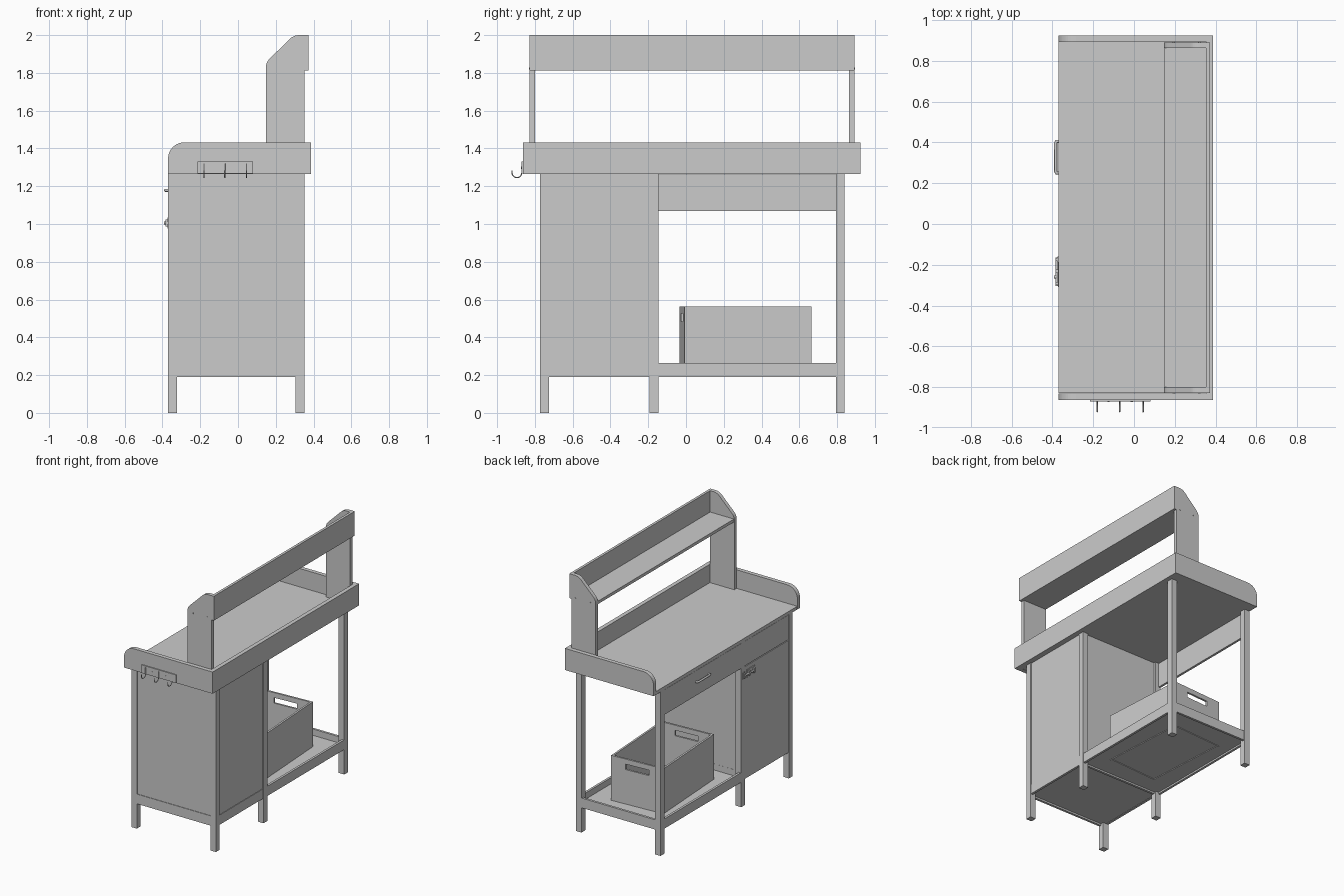
import bpy, bmesh, math
from mathutils import Vector

if "Cube" in bpy.data.objects:
    bpy.data.objects.remove(bpy.data.objects["Cube"])


def finish(name, bm):
    bmesh.ops.recalc_face_normals(bm, faces=bm.faces)
    me = bpy.data.meshes.new(name)
    bm.to_mesh(me)
    bm.free()
    ob = bpy.data.objects.new(name, me)
    bpy.context.collection.objects.link(ob)
    return ob


def boxes(name, *specs):
    """One object from boxes given as (x0, x1, y0, y1, z0, z1)."""
    bm = bmesh.new()
    for x0, x1, y0, y1, z0, z1 in specs:
        vs = bmesh.ops.create_cube(bm, size=1)['verts']
        for v in vs:
            v.co = Vector(((x0 + x1) / 2 + v.co.x * (x1 - x0),
                           (y0 + y1) / 2 + v.co.y * (y1 - y0),
                           (z0 + z1) / 2 + v.co.z * (z1 - z0)))
    return finish(name, bm)


def board(name, pts, y0, y1):
    """Extrude an (x, z) outline along y."""
    bm = bmesh.new()
    f = bm.faces.new([bm.verts.new((x, y0, z)) for x, z in pts])
    ext = bmesh.ops.extrude_face_region(bm, geom=[f])['geom']
    bmesh.ops.translate(bm, vec=(0, y1 - y0, 0),
                        verts=[g for g in ext if isinstance(g, bmesh.types.BMVert)])
    return finish(name, bm)


def rounded(prev, corner, nxt, d, n=6):
    """Quadratic rounding of one outline corner."""
    p, c, q = Vector(prev), Vector(corner), Vector(nxt)
    a, b = c + (p - c).normalized() * d, c + (q - c).normalized() * d
    return [tuple(a * (1 - t) ** 2 + c * 2 * t * (1 - t) + b * t * t)
            for t in (i / n for i in range(n + 1))]


def rod(name, pts, r):
    """Round bar along a path."""
    cu = bpy.data.curves.new(name, 'CURVE')
    cu.dimensions = '3D'
    cu.bevel_depth = r
    cu.bevel_resolution = 2
    cu.use_fill_caps = True
    sp = cu.splines.new('POLY')
    sp.points.add(len(pts) - 1)
    for p, co in zip(sp.points, pts):
        p.co = (*co, 1)
    ob = bpy.data.objects.new(name, cu)
    bpy.context.collection.objects.link(ob)
    return ob


XF, XB, LEG = -0.37, 0.305, 0.047      # leg front edges and thickness
LEGY = (-0.773, -0.192, 0.793)
TOP = 1.265

# Six legs
for y in LEGY:
    for x, side in ((XF, 'front'), (XB, 'back')):
        boxes(side + '_leg', (x, x + LEG, y, y + LEG, 0, TOP))

# Worktop with raised rim
boxes('worktop', (-0.37, 0.355, -0.828, 0.893, TOP, 1.29))
boxes('back_rim', (0.355, 0.387, -0.832, 0.894, TOP, 1.432))
arc = [(-0.285 - 0.085 * math.cos(a), 1.347 + 0.085 * math.sin(a))
       for a in (i * math.pi / 20 for i in range(11))]
for y0, y1 in ((-0.862, -0.83), (0.892, 0.924)):
    board('side_rim', [(-0.37, TOP)] + arc + [(0.387, 1.432), (0.387, TOP)], y0, y1)

# Upper shelf and its two uprights
A, B, C, D = (0.147, 1.29), (0.147, 1.855), (0.295, 2.0), (0.353, 2.0)
outline = [A] + rounded(A, B, C, 0.03) + rounded(B, C, D, 0.03) + [D, (0.353, 1.29)]
for y0, y1 in ((-0.828, -0.799), (0.862, 0.891)):
    board('shelf_upright', outline, y0, y1)
boxes('upper_shelf', (0.15, 0.353, -0.799, 0.862, 1.812, 1.835))
boxes('upper_backboard', (0.353, 0.373, -0.828, 0.891, 1.812, 2.0))

# Screws holding the upper shelf
for x in (0.195, 0.32):
    for y in (-0.829, 0.892):
        rod('screw', [(x, y - 0.003, 1.823), (x, y + 0.003, 1.823)], 0.006)

# Lower rails and floors for both bays
Z0, Z1, T = 0.19, 0.265, 0.018
xi0, xi1 = XF + LEG, XB
for y in (LEGY[0] + 0.003, LEGY[1] + 0.014, LEGY[2] + LEG - T - 0.003):
    boxes('end_rail', (xi0, xi1, y, y + T, Z0, Z1))
for i, bay in enumerate(('cabinet', 'open_bay')):
    y0, y1 = LEGY[i] + LEG, LEGY[i + 1]
    boxes(bay + '_back_rail', (XB + LEG - T - 0.003, XB + LEG - 0.003, y0, y1, Z0, Z1))
    boxes(bay + '_floor', (XF + 0.02, XB + LEG - 0.02, y0 - 0.025, y1 + 0.025, 0.203, 0.217))
boxes('open_bay_front_rail', (XF + 0.003, XF + 0.003 + T, LEGY[1] + LEG, LEGY[2], Z0, Z1))

# Cabinet walls and door
boxes('cabinet_side', (xi0, xi1, -0.766, -0.751, Z1, TOP))
boxes('cabinet_divider', (xi0, xi1, -0.176, -0.161, Z1, TOP))
boxes('cabinet_back', (0.33, 0.345, -0.726, -0.192, Z1, TOP))
boxes('cabinet_door', (-0.368, -0.35, -0.723, -0.195, 0.2, 1.066))
boxes('small_drawer_front', (-0.368, -0.35, -0.723, -0.195, 1.072, TOP - 0.003))
boxes('large_drawer_front', (-0.368, -0.35, -0.145, 0.793, 1.07, TOP - 0.003))

# Drawer handle
rod('drawer_handle', [(-0.366, 0.25, 1.178), (-0.38, 0.25, 1.178), (-0.384, 0.258, 1.178),
                      (-0.384, 0.397, 1.178), (-0.38, 0.405, 1.178), (-0.366, 0.405, 1.178)], 0.008)

# Door bolt
boxes('bolt_plate', (-0.373, -0.367, -0.31, -0.215, 0.975, 1.035),
      (-0.374, -0.369, -0.188, -0.16, 0.98, 1.03))
boxes('bolt_guides', *[(-0.385, -0.372, y, y + 0.016, 0.987, 1.023) for y in (-0.3, -0.24, -0.182)])
rod('bolt_bar', [(-0.378, -0.305, 1.005), (-0.378, -0.165, 1.005)], 0.007)
rod('bolt_knob', [(-0.378, -0.26, 1.005), (-0.391, -0.26, 1.005)], 0.008)

# Hook strip on the end
boxes('hook_strip', (-0.215, 0.08, -0.87, -0.861, 1.268, 1.33))
for x in (-0.125, -0.01):
    rod('hook_screw', [(x, -0.868, 1.298), (x, -0.873, 1.298)], 0.006)
for x in (-0.18, -0.07, 0.045):
    bend = [(x, -0.895 + 0.026 * math.cos(a), 1.272 - 0.026 * math.sin(a))
            for a in (i * math.pi / 10 for i in range(11))]
    rod('hook', [(x, -0.869, 1.32)] + bend + [(x, -0.921, 1.284)], 0.003)

# Open crate with slot handles, slightly turned
w, l, t, zb, zt = 0.215, 0.337, 0.015, 0.198, 0.564
specs = [(s * w, s * (w - t), -l, l, zb, zt) for s in (-1, 1)]
specs = [(min(a, b), max(a, b), *r) for a, b, *r in specs]
for y in (-l, l - t):
    for x0, x1, z0, z1 in ((-w + t, w - t, zb, 0.483), (-w + t, w - t, 0.525, zt),
                           (-w + t, -0.095, 0.483, 0.525), (0.095, w - t, 0.483, 0.525)):
        specs.append((x0, x1, y, y + t, z0, z1))
specs.append((-w + t, w - t, -l + t, l - t, 0.218, 0.232))
crate = boxes('crate', *specs)
crate.location = (-0.02, 0.315, 0)
crate.rotation_euler.z = math.radians(3.4)
